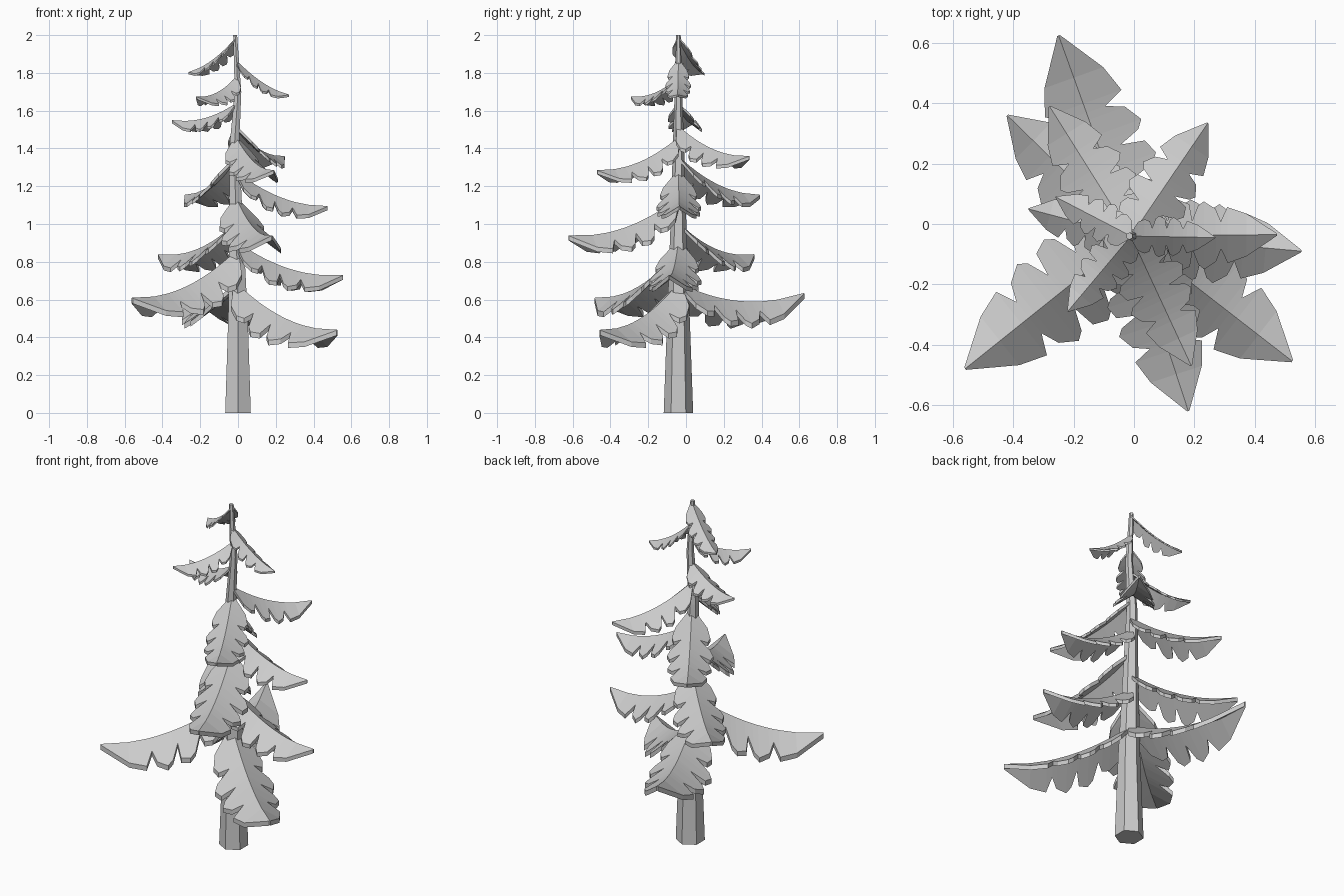
import bpy, math
from mathutils import Vector

cube = bpy.data.objects.get("Cube")
if cube:
    bpy.data.objects.remove(cube)

grey = bpy.data.materials.new("plain_grey")
grey.use_nodes = True
grey.diffuse_color = (0.6, 0.6, 0.6, 1)
grey.node_tree.nodes["Principled BSDF"].inputs["Base Color"].default_value = (0.6, 0.6, 0.6, 1)


def make_object(name, verts, faces):
    mesh = bpy.data.meshes.new(name)
    mesh.from_pydata(verts, [], faces)
    mesh.materials.append(grey)
    obj = bpy.data.objects.new(name, mesh)
    bpy.context.collection.objects.link(obj)
    return obj


# Six-sided tapering trunk, slightly crooked: (height, x, radius)
SIDES = 6
TRUNK_Y = -0.04
rings = [(0, 0, 0.078), (0.5, 0.0, 0.06), (1.0, -0.01, 0.042),
         (1.4, -0.02, 0.03), (1.7, 0.0, 0.02), (2.0, -0.015, 0.012)]
verts, faces = [], []
for z, x, r in rings:
    for k in range(SIDES):
        a = math.pi / 2 + math.tau * k / SIDES
        verts.append((x + r * math.cos(a), TRUNK_Y + r * math.sin(a), z))
for i in range(len(rings) - 1):
    for k in range(SIDES):
        a, b = i * SIDES + k, i * SIDES + (k + 1) % SIDES
        faces.append((a, b, b + SIDES, a + SIDES))
faces.append(tuple(reversed(range(SIDES))))
faces.append(tuple(range(len(verts) - SIDES, len(verts))))
make_object("trunk", verts, faces)

# Half outline of a bough: (distance along, relative half width)
OUTLINE = [(0, 0.15), (0.08, 0.75), (0.16, 0.9), (0.22, 0.8), (0.25, 0.45),
           (0.29, 0.95), (0.33, 1.08), (0.40, 0.95), (0.42, 0.45),
           (0.46, 0.9), (0.50, 1.03), (0.58, 0.8), (0.615, 0.42),
           (0.66, 0.85), (0.79, 0.65), (1, 0.03)]


def make_bough(name, root_z, tip):
    """Drooping roof-shaped bough with notched edges, as a thin solid."""
    root = Vector((-0.01, TRUNK_Y, root_z))
    tip = Vector(tip)
    flat = Vector((tip.x - root.x, tip.y - root.y, 0))
    length = flat.length
    side = Vector((-flat.y, flat.x, 0)) / length
    drop = Vector((0, 0, -0.04 * length))
    verts, faces = [], []
    # Each station: left edge, ridge, right edge, then the same underneath
    for t, w in OUTLINE:
        ridge = root.lerp(tip, t)
        ridge.z -= 0.4 * length * t * (1 - t)
        half = 0.225 * length * w
        row = [ridge + side * half * s - Vector((0, 0, 0.72 * half * abs(s)))
               for s in (1, 0, -1)]
        verts += row + [p + drop for p in row]
    for i in range(len(OUTLINE) - 1):
        a, b = i * 6, i * 6 + 6
        for j, k in ((0, 1), (1, 2), (2, 5), (5, 4), (4, 3), (3, 0)):
            faces.append((a + j, a + k, b + k, b + j))
    last = len(verts) - 6
    for s, flip in ((0, True), (last, False)):
        for quad in ((0, 1, 4, 3), (1, 2, 5, 4)):
            f = tuple(s + q for q in quad)
            faces.append(f[::-1] if flip else f)
    obj = make_object(name, verts, faces)
    # Outward facing normals
    import bmesh
    bm = bmesh.new()
    bm.from_mesh(obj.data)
    bmesh.ops.recalc_face_normals(bm, faces=bm.faces)
    bm.to_mesh(obj.data)
    bm.free()


# Boughs from the bottom up: (height on the trunk, tip position)
boughs = [
    (0.69, (0.525, -0.455, 0.44)),
    (0.69, (-0.25, 0.625, 0.635)),
    (0.86, (-0.56, -0.48, 0.61)),
    (0.91, (0.555, -0.09, 0.73)),
    (1.01, (-0.42, 0.36, 0.84)),
    (1.14, (0.18, -0.62, 0.94)),
    (1.28, (0.475, -0.035, 1.095)),
    (1.36, (-0.28, 0.39, 1.155)),
    (1.46, (0.19, -0.47, 1.285)),
    (1.52, (0.245, 0.335, 1.36)),
    (1.64, (-0.35, 0.05, 1.55)),
    (1.78, (-0.22, -0.29, 1.675)),
    (1.87, (0.27, -0.045, 1.685)),
    (1.99, (-0.26, 0.09, 1.805)),
]
for number, (root_z, tip) in enumerate(boughs, 1):
    make_bough(f"bough_{number}", root_z, tip)
